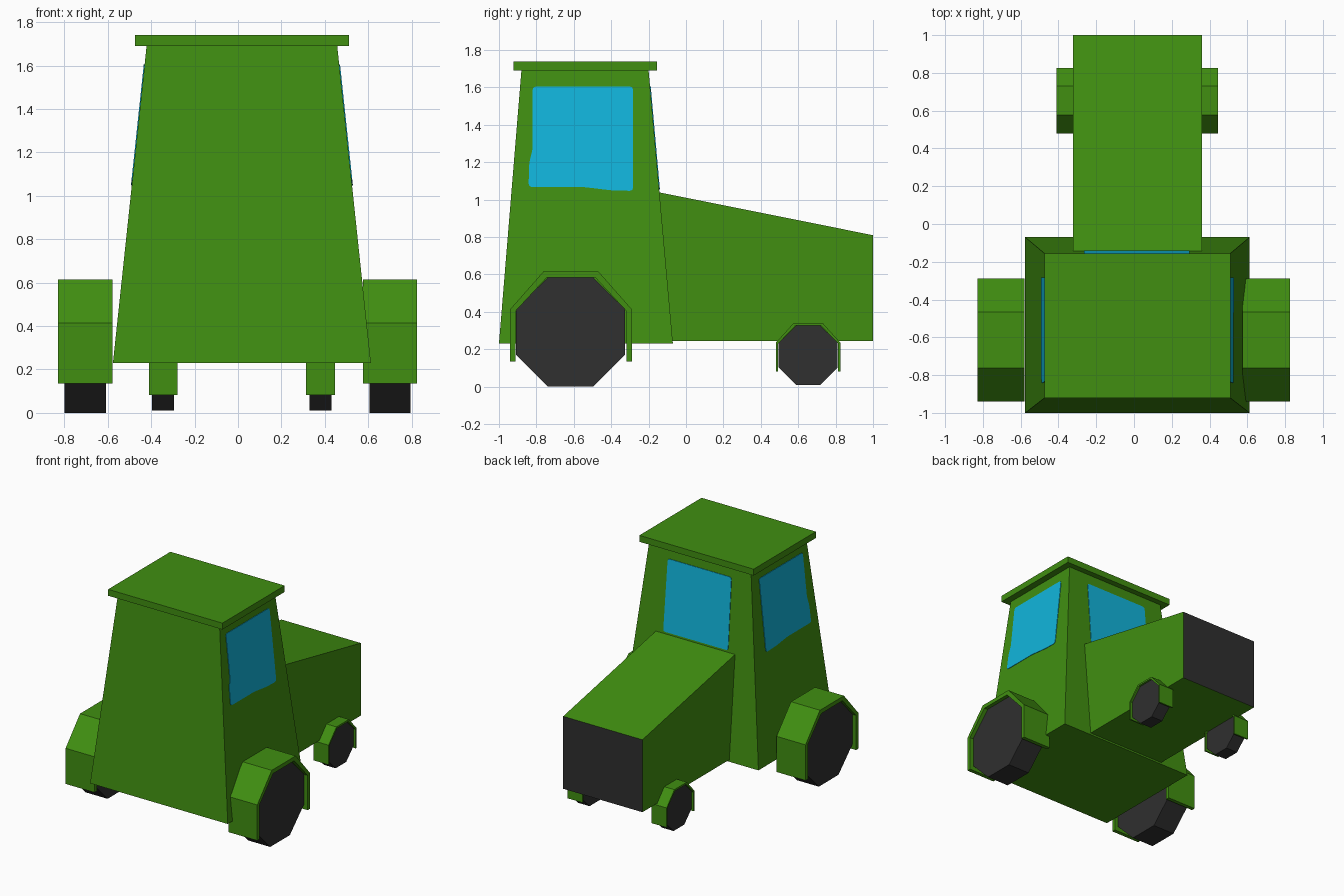
import bpy, bmesh, math
from mathutils import Vector

if "Cube" in bpy.data.objects:
    bpy.data.objects.remove(bpy.data.objects["Cube"])

CX = 0.018  # body centre line


def material(name, rgb):
    m = bpy.data.materials.new(name)
    m.diffuse_color = (*rgb, 1)
    m.use_nodes = True
    m.node_tree.nodes["Principled BSDF"].inputs["Base Color"].default_value = m.diffuse_color
    return m


GREEN = material("leaf green", (0.052, 0.275, 0.0055))
DARK = material("charcoal", (0.029, 0.029, 0.029))
BLUE = material("glass blue", (0.0056, 0.46, 0.71))


def finish(name, bm, *mats):
    bmesh.ops.recalc_face_normals(bm, faces=bm.faces)
    mesh = bpy.data.meshes.new(name)
    bm.to_mesh(mesh)
    bm.free()
    for m in mats:
        mesh.materials.append(m)
    obj = bpy.data.objects.new(name, mesh)
    bpy.context.collection.objects.link(obj)
    return obj


def loft(bm, a, b):
    """Closed solid between two matching loops of points."""
    va = [bm.verts.new(p) for p in a]
    vb = [bm.verts.new(p) for p in b]
    n = len(a)
    bm.faces.new(va)
    bm.faces.new(vb)
    for i in range(n):
        j = (i + 1) % n
        bm.faces.new((va[i], va[j], vb[j], vb[i]))


def prism(name, profile, x0, x1, *mats):
    """Side profile (y, z) extruded along x."""
    bm = bmesh.new()
    loft(bm, [(x0, y, z) for y, z in profile], [(x1, y, z) for y, z in profile])
    return finish(name, bm, *mats)


def rect(hw, y0, y1, z):
    return [(CX - hw, y0, z), (CX + hw, y0, z), (CX + hw, y1, z), (CX - hw, y1, z)]


# Tapered cab and roof slab
bm = bmesh.new()
loft(bm, rect(0.594, -1.0, -0.07, 0.23), rect(0.439, -0.88, -0.20, 1.69))
finish("cab", bm, GREEN)
bm = bmesh.new()
loft(bm, rect(0.493, -0.922, -0.155, 1.69), rect(0.493, -0.922, -0.155, 1.74))
finish("roof", bm, GREEN)

# Hood with dark grille on its end face
hood = prism("hood", [(-0.075, 0.245), (1.0, 0.245), (1.0, 0.81), (-0.147, 1.04)],
             CX - 0.342, CX + 0.342, GREEN, DARK)
for p in hood.data.polygons:
    if p.normal.y > 0.9:
        p.material_index = 1


# Windows: thin rounded plates lying on the sloping cab walls
def side_half_width(z):
    return 0.594 - (z - 0.23) / 1.46 * 0.155


def nose_wall_y(z):
    return -0.07 - (z - 0.23) / 1.46 * 0.13


def rounded(points, r=0.018):
    out = []
    for i, p in enumerate(points):
        p = Vector(p)
        a, b = Vector(points[i - 1]), Vector(points[(i + 1) % len(points)])
        s, e = p + (a - p).normalized() * r, p + (b - p).normalized() * r
        out += [s, (s + e + 2 * p) / 4, e]
    return out


def window(name, points, place):
    bm = bmesh.new()
    pts = rounded(points)
    loft(bm, [place(u, z, -0.003) for u, z in pts], [place(u, z, 0.004) for u, z in pts])
    finish(name, bm, BLUE)


worn = [(-0.82, 1.605), (-0.283, 1.605), (-0.283, 1.047), (-0.4, 1.05),
        (-0.55, 1.068), (-0.842, 1.068), (-0.838, 1.2), (-0.82, 1.27)]
for side, s in (("left", -1), ("right", 1)):
    window(side + "_window", worn,
           lambda y, z, d: (CX + s * (side_half_width(z) + d), y, z))
window("windscreen", [(-0.26, 1.605), (0.29, 1.605), (0.295, 1.055), (-0.265, 1.055)],
       lambda x, z, d: (x, nose_wall_y(z) + d, z))


# Octagonal wheels under open arched fenders
def wheel(name, cy, cz, apothem, x0, x1):
    r = apothem / math.cos(math.pi / 8)
    ring = [(cy + r * math.cos((k + 0.5) * math.pi / 4),
             cz + r * math.sin((k + 0.5) * math.pi / 4)) for k in range(8)]
    prism(name, ring, x0, x1, DARK)


def arch(cy, half, flat, low, corner, top):
    return [(cy - half, low), (cy - half, corner), (cy - flat, top),
            (cy + flat, top), (cy + half, corner), (cy + half, low)]


def fender(name, outer, inner, x0, x1):
    bm = bmesh.new()
    rows = [[bm.verts.new((x, y, z)) for y, z in line]
            for x, line in ((x0, outer), (x1, outer), (x1, inner), (x0, inner))]
    for k in range(4):
        a, b = rows[k], rows[(k + 1) % 4]
        for i in range(5):
            bm.faces.new((a[i], a[i + 1], b[i + 1], b[i]))
    for i in (0, 5):
        bm.faces.new([row[i] for row in rows])
    finish(name, bm, GREEN)


big_out = arch(-0.615, 0.326, 0.148, 0.135, 0.413, 0.615)
big_in = arch(-0.615, 0.296, 0.13, 0.135, 0.405, 0.583)
small_out = arch(0.653, 0.173, 0.077, 0.082, 0.235, 0.341)
small_in = arch(0.653, 0.161, 0.068, 0.082, 0.23, 0.327)

for side, big_x, small_x in (("left", -0.704, -0.345), ("right", 0.70, 0.38)):
    wheel(side + "_big_wheel", -0.617, 0.292, 0.292, big_x - 0.095, big_x + 0.095)
    fender(side + "_big_fender", big_out, big_in, big_x - 0.125, big_x + 0.125)
    wheel(side + "_small_wheel", 0.653, 0.168, 0.158, small_x - 0.051, small_x + 0.051)
    fender(side + "_small_fender", small_out, small_in, small_x - 0.066, small_x + 0.066)
